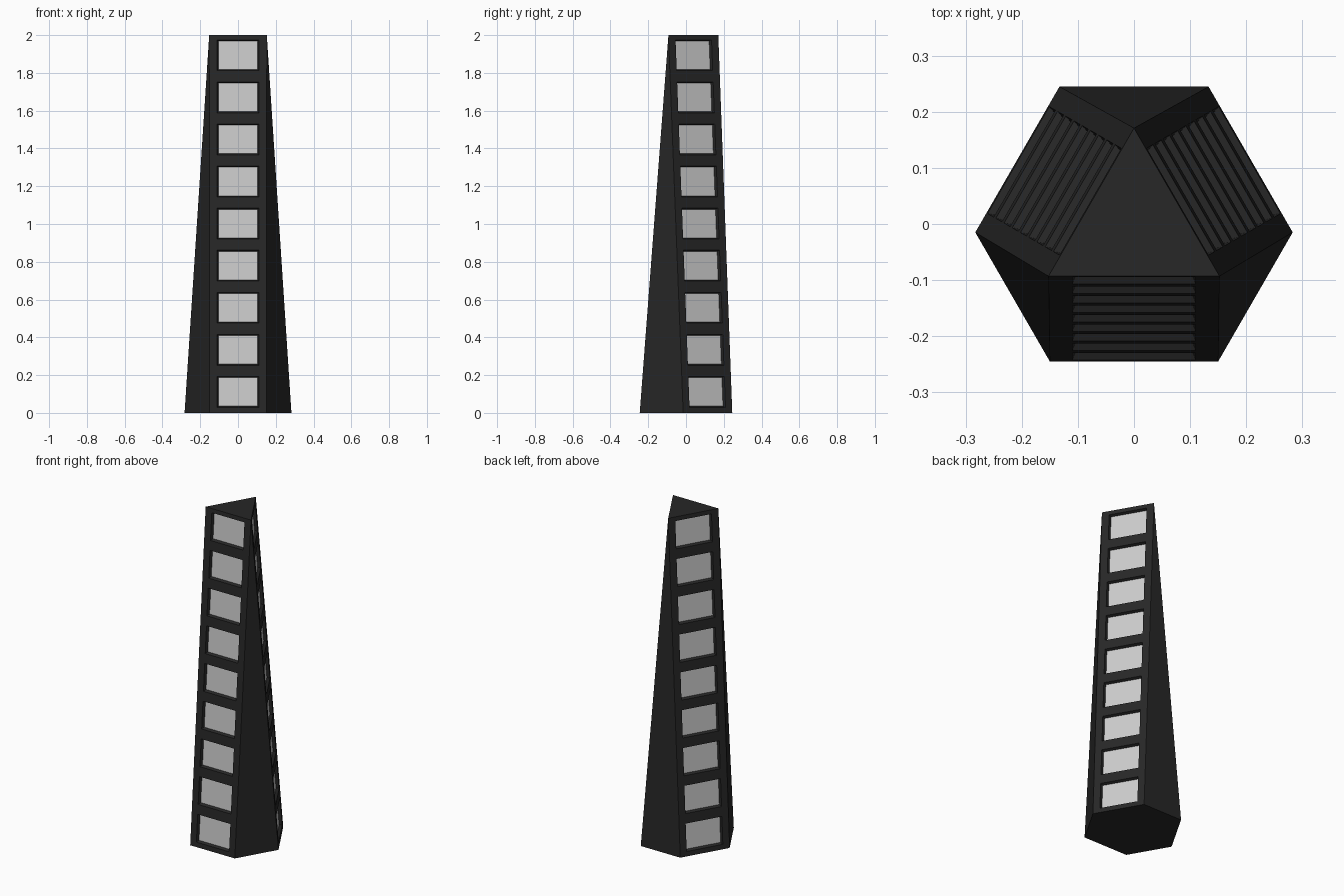
import bpy, bmesh, math
from mathutils import Vector, Matrix

if "Cube" in bpy.data.objects:
    bpy.data.objects.remove(bpy.data.objects["Cube"])

H = 2.0
CY = -0.005                     # axis offset that centres the footprint on y
D0, D1 = 0.24, 0.088            # axis-to-face distance at base and at top
W0, W1 = 0.15, 0.088 * math.sqrt(3)   # face half width at base and at top
N, FIRST, PITCH = 9, 0.111, 0.2228    # windows per face
HOLE_W, HOLE_H = 0.11, 0.082          # half sizes of opening
PANE_W, PANE_H = 0.104, 0.0755        # half sizes of pane
DEPTH = 0.016


def point(side, x, z, depth=0.0):
    """Point on one of the three sloping faces, sunk inwards by depth."""
    y = -(D0 + (D1 - D0) * z / H) + depth
    p = Matrix.Rotation(side * 2 * math.pi / 3, 3, 'Z') @ Vector((x, y, z))
    return p + Vector((0, CY, 0))


def half_width(z):
    return W0 + (W1 - W0) * z / H


def rect(side, w, z0, z1, depth=0.0):
    return [point(side, x, z, depth) for x, z in ((-w, z0), (w, z0), (w, z1), (-w, z1))]


def add_face(bm, pts):
    bm.faces.new([bm.verts.new(p) for p in pts])


def finish(bm, name, rgb=None):
    bmesh.ops.remove_doubles(bm, verts=bm.verts, dist=1e-5)
    me = bpy.data.meshes.new(name)
    bm.to_mesh(me)
    bm.free()
    ob = bpy.data.objects.new(name, me)
    bpy.context.collection.objects.link(ob)
    if rgb:
        mat = bpy.data.materials.new(name + "_colour")
        mat.diffuse_color = (*rgb, 1)
        mat.use_nodes = True
        mat.node_tree.nodes["Principled BSDF"].inputs["Base Color"].default_value = mat.diffuse_color
        me.materials.append(mat)
    return ob


body, panes = bmesh.new(), bmesh.new()

# Row heights: solid bands alternate with window bands
rows = [0.0]
for i in range(N):
    c = FIRST + i * PITCH
    rows += [c - HOLE_H, c + HOLE_H]
rows.append(H)

for s in range(3):
    for i, (z0, z1) in enumerate(zip(rows, rows[1:])):
        a, b = half_width(z0), half_width(z1)
        h = HOLE_W
        # solid strips left and right of the openings
        add_face(body, [point(s, x, z) for x, z in ((-a, z0), (-h, z0), (-h, z1), (-b, z1))])
        add_face(body, [point(s, x, z) for x, z in ((h, z0), (a, z0), (b, z1), (h, z1))])
        if i % 2 == 0:
            add_face(body, rect(s, h, z0, z1))
            continue
        # recess walls and pane
        c = (z0 + z1) / 2
        outer = rect(s, h, z0, z1)
        inner = rect(s, PANE_W, c - PANE_H, c + PANE_H, DEPTH)
        for k in range(4):
            n = (k + 1) % 4
            add_face(body, [outer[k], outer[n], inner[n], inner[k]])
        add_face(panes, inner)
    # triangular corner face, narrowing to the base of the next side
    add_face(body, [point(s, W0, 0), point(s + 1, -W0, 0), point(s, W1, H)])

# Hexagonal base and triangular top
add_face(body, [point(s, x, 0) for s in (2, 1, 0) for x in (W0, -W0)])
add_face(body, [point(s, W1, H) for s in range(3)])

finish(body, "tower_body", (0.02, 0.02, 0.02))
finish(panes, "window_panes")
